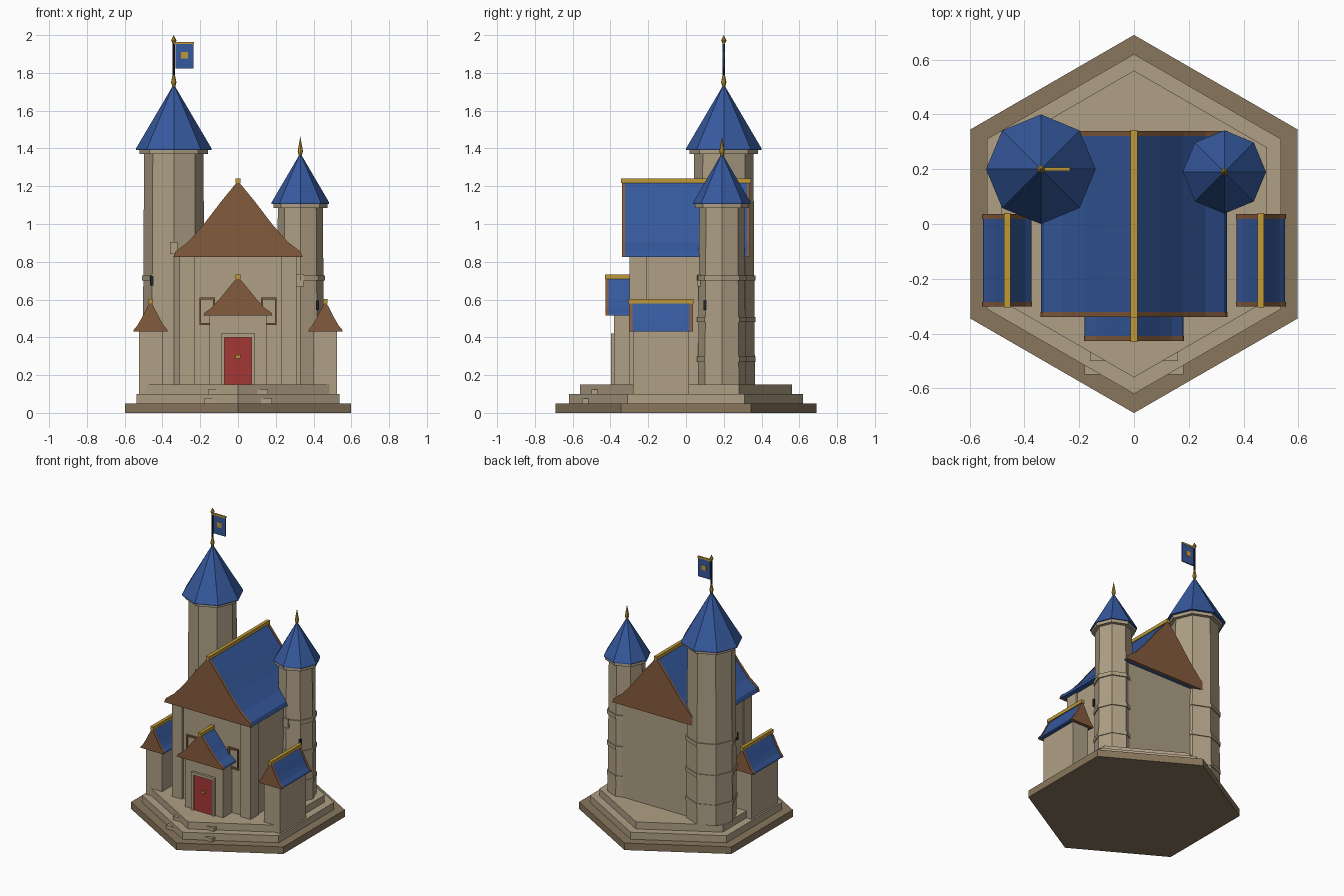
import bpy, bmesh, math
from mathutils import Matrix

if "Cube" in bpy.data.objects:
    bpy.data.objects.remove(bpy.data.objects["Cube"], do_unlink=True)


def material(name, color):
    m = bpy.data.materials.new(name)
    m.use_nodes = True
    m.diffuse_color = (*color, 1)
    m.node_tree.nodes["Principled BSDF"].inputs["Base Color"].default_value = (*color, 1)
    return m


STONE = material("stone", (0.43, 0.35, 0.235))
EARTH = material("dark stone", (0.245, 0.18, 0.107))
WOOD = material("brown wood", (0.23, 0.105, 0.047))
BLUE = material("blue tile", (0.036, 0.1, 0.34))
GOLD = material("gold", (0.53, 0.32, 0.04))
RED = material("red door", (0.37, 0.038, 0.035))
DARK = material("dark iron", (0.015, 0.016, 0.02))


def finish(name, bm, mat):
    bmesh.ops.recalc_face_normals(bm, faces=bm.faces)
    mesh = bpy.data.meshes.new(name)
    bm.to_mesh(mesh)
    bm.free()
    mesh.materials.append(mat)
    ob = bpy.data.objects.new(name, mesh)
    bpy.context.collection.objects.link(ob)
    return ob


def box(name, x, y, z, mat):
    """Box from (min, max) ranges."""
    bm = bmesh.new()
    size = [r[1] - r[0] for r in (x, y, z)]
    mid = [(r[0] + r[1]) / 2 for r in (x, y, z)]
    bmesh.ops.create_cube(bm, size=1, matrix=Matrix.Translation(mid) @ Matrix.Diagonal((*size, 1)))
    return finish(name, bm, mat)


def prism(name, sides, center, rings, mat, turn=0):
    """Stack of polygon rings given as (radius, height)."""
    bm = bmesh.new()
    loops = []
    for r, z in rings:
        angles = [turn + math.tau * i / sides for i in range(sides)]
        count = angles if r > 0 else angles[:1]
        loops.append([bm.verts.new((center[0] + r * math.cos(a), center[1] + r * math.sin(a), z))
                      for a in count])
    for low, high in zip(loops, loops[1:]):
        for i in range(sides):
            j = (i + 1) % sides
            if len(high) == 1:
                bm.faces.new((low[i], low[j], high[0]))
            else:
                bm.faces.new((low[i], low[j], high[j], high[i]))
    for loop in (loops[0], loops[-1]):
        if len(loop) > 2:
            bm.faces.new(loop)
    return finish(name, bm, mat)


# Swept roof outline: (share of half width, share of height)
SWEEP = [(0, 1), (0.27, 0.72), (0.53, 0.43), (0.77, 0.2), (0.97, 0.07), (1, 0)]


def roof_prism(name, cx, half, z, y, mat):
    outline = SWEEP + [(-u, v) for u, v in reversed(SWEEP[1:])]
    bm = bmesh.new()
    face = bm.faces.new([bm.verts.new((cx + u * half, y[0], z[0] + v * (z[1] - z[0])))
                         for u, v in outline])
    moved = bmesh.ops.extrude_face_region(bm, geom=[face])["geom"]
    bmesh.ops.translate(bm, vec=(0, y[1] - y[0], 0),
                        verts=[g for g in moved if isinstance(g, bmesh.types.BMVert)])
    return finish(name, bm, mat)


def gabled_roof(name, cx, half, z, y, back_gable=True):
    t = 0.018
    end = y[1] - t if back_gable else y[1]
    roof_prism(name + "_tiles", cx, half - 0.003, (z[0], z[1] - 0.004), (y[0] + t, end), BLUE)
    roof_prism(name + "_front_gable", cx, half, z, (y[0], y[0] + t), WOOD)
    if back_gable:
        roof_prism(name + "_back_gable", cx, half, z, (end, y[1]), WOOD)
    box(name + "_ridge_beam", (cx - 0.012, cx + 0.012), (y[0] - 0.003, y[1] + 0.003),
        (z[1] - 0.012, z[1] + 0.012), GOLD)


# Stepped hexagonal base
for i, (r, mat) in enumerate([(0.69, EARTH), (0.62, STONE), (0.56, STONE)]):
    prism(f"base_tier_{i + 1}", 6, (0, 0), [(r, 0.05 * i), (r, 0.05 * (i + 1))], mat, math.pi / 2)
box("upper_entry_step", (-0.16, 0.16), (-0.5, -0.3), (0.1, 0.125), STONE)
box("lower_entry_step", (-0.18, 0.18), (-0.55, -0.3), (0.05, 0.075), STONE)

# Main hall
box("hall_walls", (-0.3, 0.3), (-0.28, 0.3), (0.15, 0.86), STONE)
gabled_roof("hall_roof", 0, 0.342, (0.825, 1.228), (-0.34, 0.34))

# Entrance porch
box("porch_walls", (-0.15, 0.15), (-0.38, -0.27), (0.15, 0.54), STONE)
gabled_roof("porch_roof", 0, 0.183, (0.515, 0.72), (-0.427, -0.28), False)
box("door", (-0.072, 0.072), (-0.388, -0.37), (0.15, 0.4), RED)
box("door_lintel", (-0.09, 0.09), (-0.396, -0.37), (0.4, 0.42), STONE)
box("door_handle", (-0.014, 0.014), (-0.396, -0.38), (0.288, 0.306), GOLD)

for side, s in (("left", 1), ("right", -1)):
    def span(a, b):
        return tuple(sorted((s * a, s * b)))

    box(f"{side}_door_post", span(0.072, 0.09), (-0.396, -0.37), (0.15, 0.4), STONE)
    box(f"{side}_hall_pilaster", span(0.23, 0.309), (-0.3, -0.21), (0.15, 0.867), STONE)

    # Window frames beside the porch
    for part, x, z in (("sill", (0.122, 0.205), (0.465, 0.477)),
                       ("head", (0.122, 0.205), (0.6, 0.612)),
                       ("inner_jamb", (0.122, 0.132), (0.477, 0.6)),
                       ("outer_jamb", (0.195, 0.205), (0.477, 0.6))):
        box(f"{side}_window_{part}", span(*x), (-0.29, -0.275), z, WOOD)

    # Low side houses
    box(f"{side}_house_walls", span(0.4, 0.525), (-0.28, 0.015), (0.1, 0.46), STONE)
    gabled_roof(f"{side}_house_roof", s * 0.463, 0.091, (0.43, 0.592), (-0.302, 0.037))

# Octagonal towers
TOWERS = [("tall", (-0.34, 0.2), 0.165, 1.4, 0.2, 1.74, 0.7, 0.84),
          ("short", (0.33, 0.19), 0.127, 1.115, 0.152, 1.375, 0.57, 0.67)]
for name, c, r, eave, cone_r, peak, slit_z, block_z in TOWERS:
    prism(f"{name}_tower_walls", 8, c, [(r, 0.15), (r - 0.008, eave - 0.02)], STONE)
    prism(f"{name}_tower_collar", 8, c, [(r + 0.016, eave - 0.03), (r + 0.016, eave)], STONE)
    prism(f"{name}_tower_spire", 8, c, [(cone_r, eave - 0.008), (cone_r, eave), (0, peak)], BLUE)
    for i, z in enumerate((0.27, 0.48, 0.7)):
        prism(f"{name}_tower_band_{i + 1}", 8, c, [(r + 0.004, z), (r + 0.004, z + 0.028)], STONE)
    # Arrow slit on the outer front corner
    d = math.copysign(r * math.sqrt(0.5), c[0])
    box(f"{name}_tower_slit", (c[0] + d - 0.008, c[0] + d + 0.008),
        (c[1] - abs(d) - 0.008, c[1] - abs(d) + 0.008), (slit_z - 0.026, slit_z + 0.026), DARK)
    box(f"{name}_tower_front_block", (c[0] - 0.02, c[0] + 0.02),
        (c[1] - r - 0.003, c[1] - r + 0.03), (block_z, block_z + 0.065), STONE)

# Finials, flagpole and flag
tall, short = TOWERS[0][1], TOWERS[1][1]
prism("short_finial", 8, short, [(0.006, 1.355), (0.014, 1.385), (0, 1.465)], GOLD)
prism("tall_finial", 8, tall, [(0.006, 1.72), (0.014, 1.75), (0.006, 1.79)], GOLD)
prism("flagpole", 8, tall, [(0.006, 1.73), (0.006, 1.975)], DARK)
prism("flagpole_tip", 8, tall, [(0.006, 1.955), (0.014, 1.972), (0, 2.0)], GOLD)
box("flag", (-0.33, -0.236), (0.196, 0.204), (1.822, 1.955), BLUE)
box("flag_bar", (-0.34, -0.234), (0.194, 0.206), (1.952, 1.964), GOLD)
box("flag_emblem", (-0.302, -0.266), (0.194, 0.206), (1.875, 1.911), GOLD)
